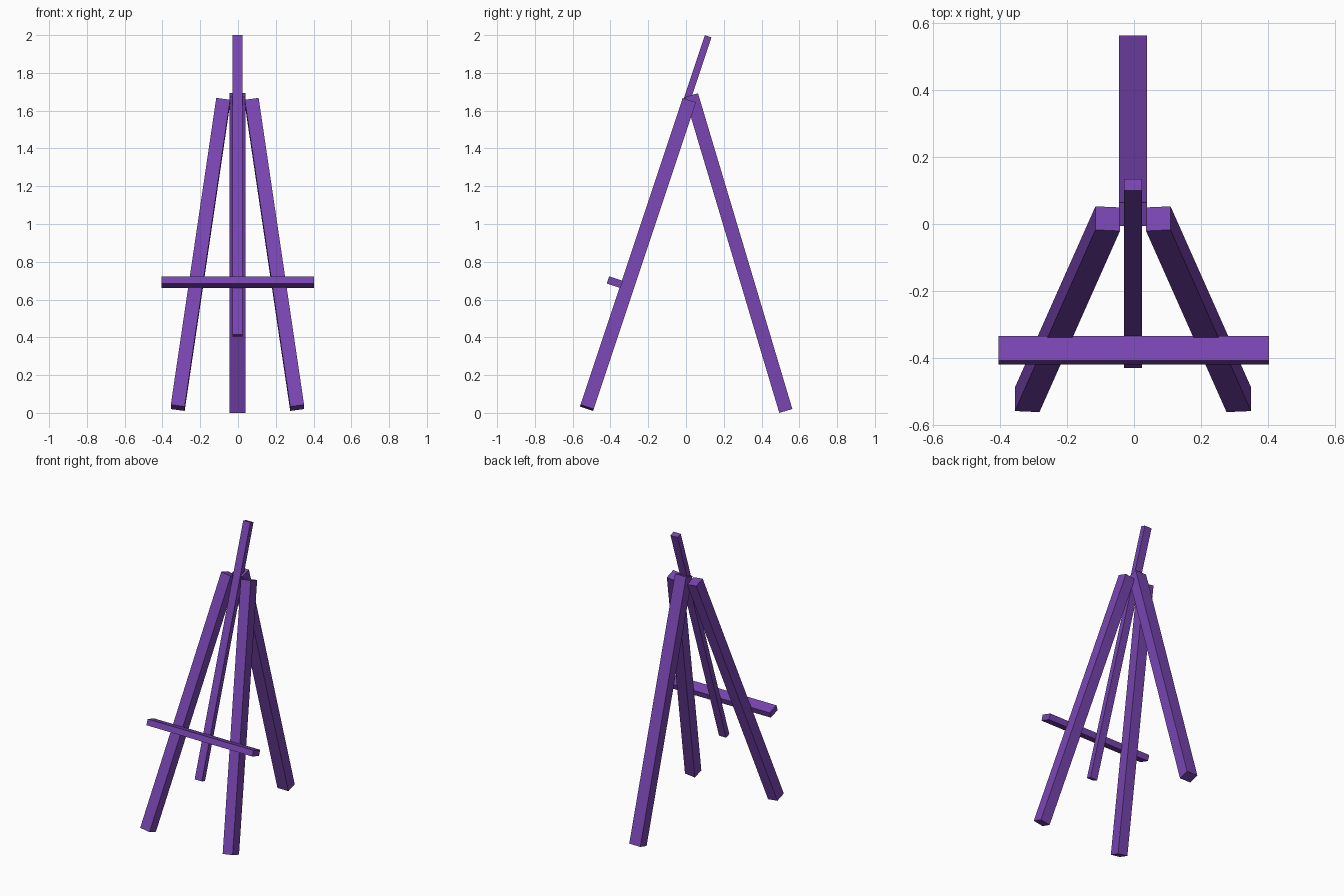
import bpy
from mathutils import Vector, Matrix

if "Cube" in bpy.data.objects:
    bpy.data.objects.remove(bpy.data.objects["Cube"])

paint = bpy.data.materials.new("purple_wood")
paint.diffuse_color = (0.19, 0.06, 0.44, 1.0)
paint.use_nodes = True
paint.node_tree.nodes["Principled BSDF"].inputs["Base Color"].default_value = paint.diffuse_color
CX = -0.003  # centre line of the frame


def beam(name, start, end, width, depth):
    """Square-cut beam between two points; its depth axis stays in the YZ plane."""
    a, b = Vector(start), Vector(end)
    d = (b - a).normalized()
    v = d.cross(Vector((1, 0, 0))).normalized()
    u = v.cross(d)
    rot = Matrix((u, v, d)).transposed().to_4x4()
    bpy.ops.mesh.primitive_cube_add(size=1)
    ob = bpy.context.object
    ob.name = name
    ob.matrix_world = (Matrix.Translation((a + b) / 2) @ rot
                       @ Matrix.Diagonal((width, depth, (b - a).length, 1)))
    ob.data.materials.append(paint)
    return ob


# Splayed front legs
for side, label in ((-1, "left"), (1, "right")):
    beam(f"front_leg_{label}",
         (CX + side * 0.316, -0.525, 0.027),
         (CX + side * 0.0755, 0.016, 1.651), 0.074, 0.074)

# Rear prop leg
beam("rear_leg", (CX, 0.5285, 0.0102), (CX, 0.029, 1.682), 0.084, 0.072)

# Central mast, parallel to the front legs
beam("mast", (CX, -0.412, 0.410), (CX, 0.1175, 1.994), 0.054, 0.037)

# Canvas ledge, square to the tilt of the front legs
tilt = Vector((0, 0.316, 0.949))
mid = Vector((-0.001, -0.377, 0.692))
beam("canvas_ledge", mid - tilt * 0.02, mid + tilt * 0.02, 0.808, 0.077)
